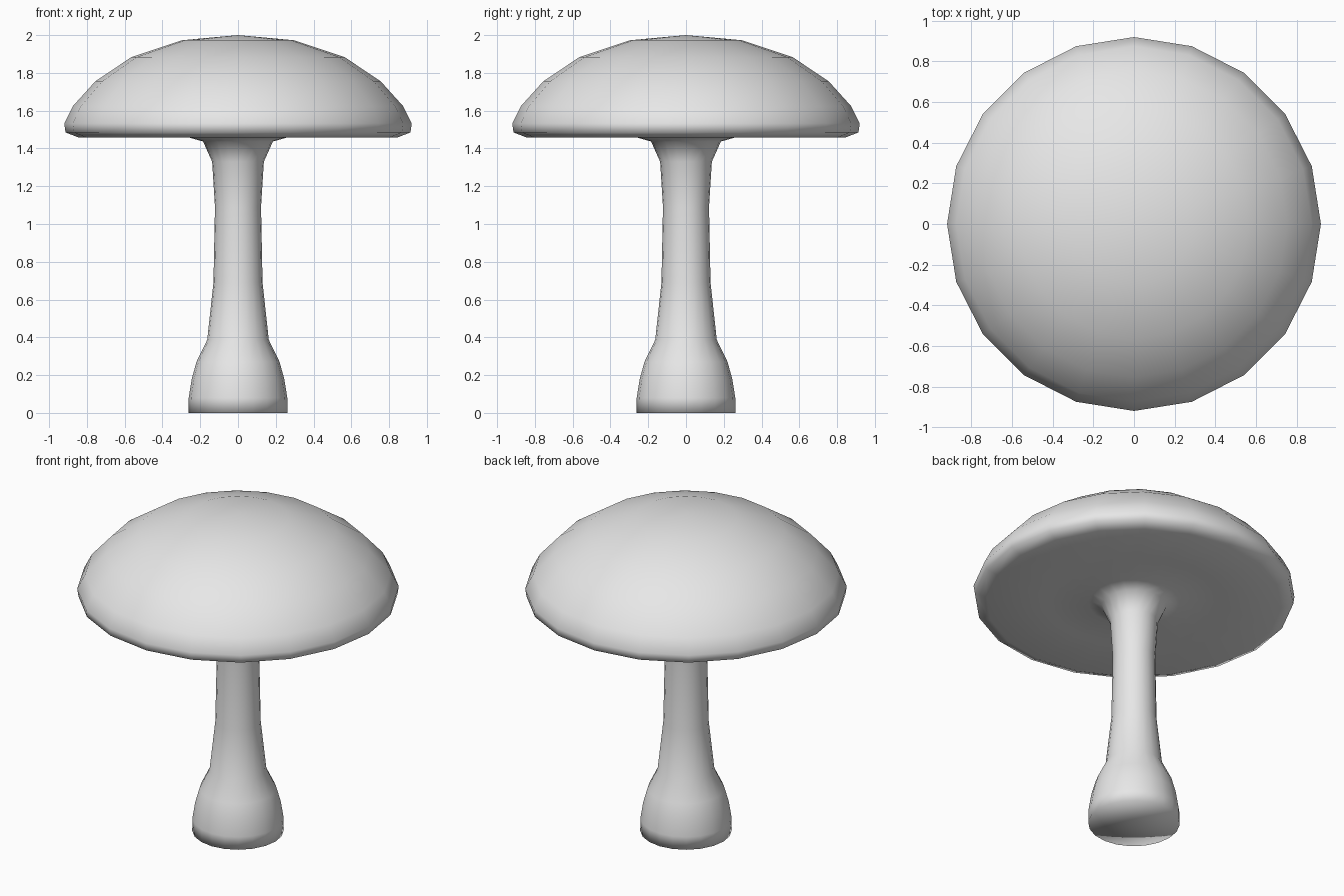
import bpy
import bmesh
from math import tau

SIDES = 20

cube = bpy.data.objects.get("Cube")
if cube:
    bpy.data.objects.remove(cube, do_unlink=True)

# Single plain grey
grey = bpy.data.materials.new("light_grey")
grey.use_nodes = True
color = (0.8, 0.8, 0.8, 1)
grey.diffuse_color = color
grey.node_tree.nodes["Principled BSDF"].inputs["Base Color"].default_value = color

# Half outlines as (radius, height)
stem = [(0, 0), (0.262, 0), (0.261, 0.08), (0.245, 0.18), (0.22, 0.27),
        (0.163, 0.387), (0.13, 0.69), (0.122, 1.09), (0.137, 1.33)]
flare = [(0.185, 1.437), (0.26, 1.458), (0.5, 1.468)]
cap = [(0.845, 1.458), (0.913, 1.485), (0.92, 1.533), (0.875, 1.623),
       (0.755, 1.756), (0.565, 1.883), (0.295, 1.973), (0, 2)]


def lathe(name, profile):
    """Turn an outline around the z axis into one smooth closed body."""
    bm = bmesh.new()
    verts = [bm.verts.new((r, 0, z)) for r, z in profile]
    edges = [bm.edges.new(pair) for pair in zip(verts, verts[1:])]
    bmesh.ops.spin(bm, geom=verts + edges, cent=(0, 0, 0), axis=(0, 0, 1),
                   angle=tau, steps=SIDES, use_duplicate=False)
    bmesh.ops.remove_doubles(bm, verts=bm.verts[:], dist=0.001)
    bmesh.ops.recalc_face_normals(bm, faces=bm.faces[:])
    for face in bm.faces:
        face.smooth = True
    mesh = bpy.data.meshes.new(name)
    bm.to_mesh(mesh)
    bm.free()
    mesh.materials.append(grey)
    obj = bpy.data.objects.new(name, mesh)
    bpy.context.collection.objects.link(obj)
    return obj


# Stem flows through the flare into the cap as one skin
lathe("mushroom_stem_and_cap", stem + flare + cap)
